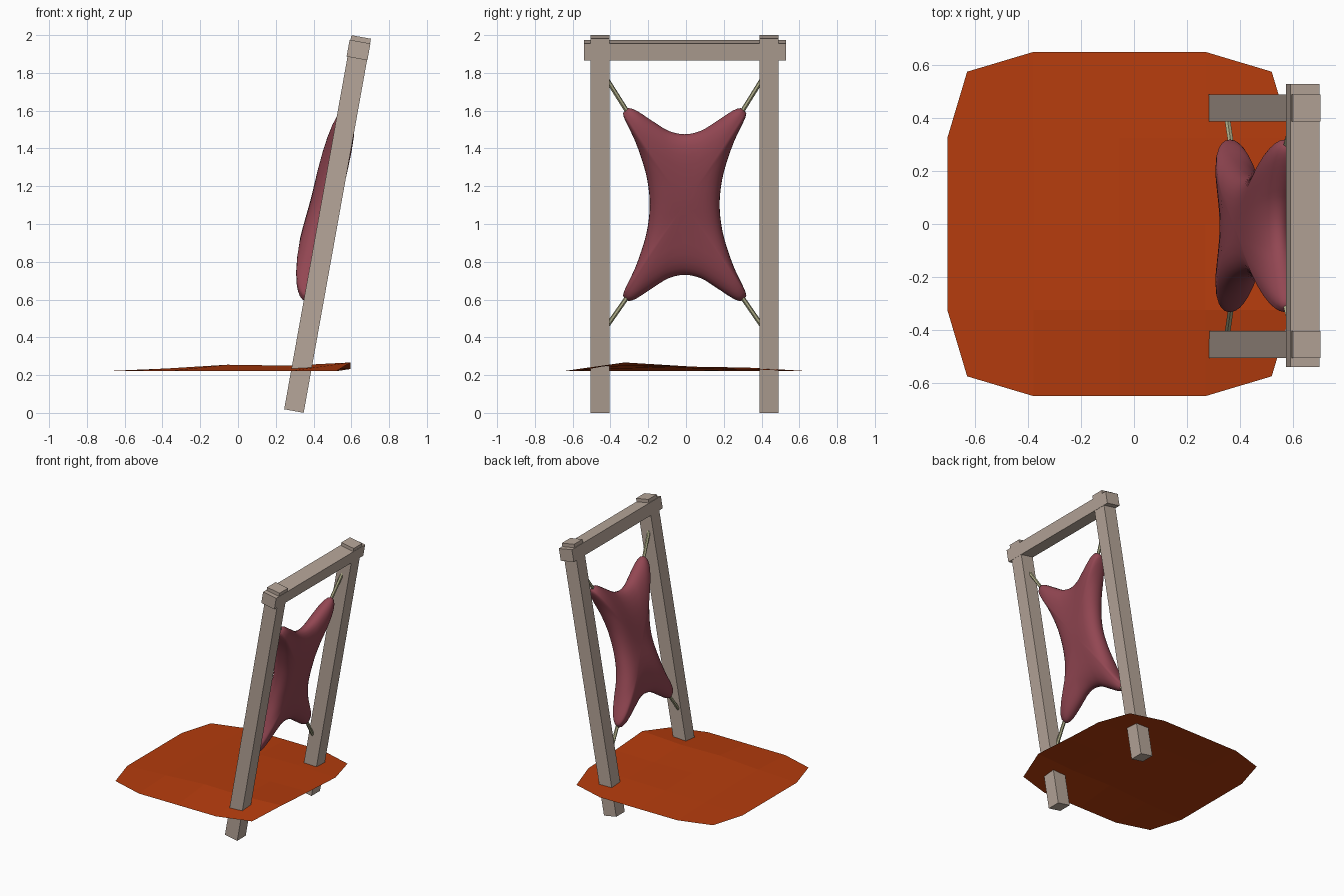
import bpy, bmesh, math
from mathutils import Vector, Matrix

if "Cube" in bpy.data.objects:
    bpy.data.objects.remove(bpy.data.objects["Cube"])


def material(name, color):
    m = bpy.data.materials.new(name)
    m.diffuse_color = (*color, 1)
    m.use_nodes = True
    m.node_tree.nodes["Principled BSDF"].inputs["Base Color"].default_value = m.diffuse_color
    return m


WOOD = material("weathered wood", (0.47, 0.38, 0.32))
HIDE = material("raw red", (0.29, 0.062, 0.085))
ROPE = material("khaki rope", (0.43, 0.42, 0.25))
EARTH = material("burnt orange", (0.46, 0.045, 0.004))


def finish(name, bm, mat, smooth=False):
    me = bpy.data.meshes.new(name)
    bmesh.ops.recalc_face_normals(bm, faces=bm.faces)
    bm.to_mesh(me)
    bm.free()
    me.materials.append(mat)
    for p in me.polygons:
        p.use_smooth = smooth
    ob = bpy.data.objects.new(name, me)
    bpy.context.collection.objects.link(ob)
    return ob


TILT = math.atan2(0.356, 1.981)


def beam(name, centre, size):
    bm = bmesh.new()
    mat = Matrix.Translation(centre) @ Matrix.Rotation(TILT, 4, 'Y') @ Matrix.Diagonal((*size, 1))
    bmesh.ops.create_cube(bm, size=1, matrix=mat)
    finish(name, bm, WOOD)


# Leaning frame: two posts and a crossbeam
for side, y in (("left", -0.455), ("right", 0.439)):
    beam(f"{side}_post", (0.474, y, 1.0), (0.105, 0.102, 2.012))
beam("crossbeam", (0.638, -0.006, 1.921), (0.112, 1.07, 0.09))


# Ropes from the posts to the four tips
def rope(name, a, b):
    a, b = Vector(a), Vector(b)
    d = b - a
    bm = bmesh.new()
    mat = Matrix.Translation((a + b) / 2) @ d.to_track_quat('Z', 'Y').to_matrix().to_4x4()
    bmesh.ops.create_cone(bm, cap_ends=True, segments=6, radius1=0.012,
                          radius2=0.012, depth=d.length, matrix=mat)
    finish(name, bm, ROPE)


for side, s in (("left", -1), ("right", 1)):
    rope(f"upper_{side}_rope", (0.602, -0.008 + s * 0.41, 1.765), (0.57, -0.007 + s * 0.285, 1.565))
    rope(f"lower_{side}_rope", (0.352, -0.008 + s * 0.41, 0.46), (0.37, -0.007 + s * 0.285, 0.64))

# Stretched hide: four-pointed outline, puffed and sagging forward
QUAD = [(0.185, 0), (0.193, 0.10), (0.215, 0.2), (0.262, 0.335), (0.322, 0.462),
        (0.319, 0.494), (0.298, 0.51), (0.255, 0.497), (0.16, 0.435), (0.085, 0.39), (0, 0.372)]
SAG = [(0.55, 0.355), (0.7, 0.37), (0.86, 0.395), (0.94, 0.41), (1.127, 0.465),
       (1.26, 0.495), (1.47, 0.546), (1.65, 0.585)]


def sag(z):
    # smoothed piecewise curve
    def lin(t):
        t = min(max(t, SAG[0][0]), SAG[-1][0])
        for (z0, x0), (z1, x1) in zip(SAG, SAG[1:]):
            if t <= z1:
                return x0 + (x1 - x0) * (t - z0) / (z1 - z0)
    return sum(lin(z + k * 0.02) for k in range(-3, 4)) / 7


half = QUAD + [(-y, z) for y, z in QUAD[-2::-1]]
outline = half + [(y, -z) for y, z in half[-2:0:-1]]


def smooth_loop(pts, steps=3):
    out = []
    n = len(pts)
    for i in range(n):
        p0, p1, p2, p3 = (Vector(pts[(i + k) % n]) for k in (-1, 0, 1, 2))
        for j in range(steps):
            t = j / steps
            out.append(0.5 * (2 * p1 + (p2 - p0) * t + (2 * p0 - 5 * p1 + 4 * p2 - p3) * t * t
                              + (3 * p1 - p0 - 3 * p2 + p3) * t ** 3))
    return out


loop = smooth_loop(outline)
bm = bmesh.new()
rings = []
scales = [0.15, 0.35, 0.55, 0.7, 0.82, 0.9, 0.95, 0.985]
layers = [(s, -1) for s in scales] + [(1, 0)] + [(s, 1) for s in reversed(scales)]
for s, sign in layers:
    h = 0.08 * math.sqrt(max(0, 1 - s ** 4)) * sign
    rings.append([bm.verts.new((sag(1.103 + p.y * s) + h, -0.007 + p.x * s, 1.103 + p.y * s))
                  for p in loop])
n = len(loop)
for a, b in zip(rings, rings[1:]):
    for i in range(n):
        bm.faces.new((a[i], a[(i + 1) % n], b[(i + 1) % n], b[i]))
for ring, sign in ((rings[0], -1), (rings[-1], 1)):
    c = bm.verts.new((sag(1.103) + 0.08 * sign, -0.007, 1.103))
    for i in range(n):
        bm.faces.new((ring[i], ring[(i + 1) % n], c))
finish("stretched_hide", bm, HIDE, True)

# Ground patch: 5 x 5 uneven sheet with clipped corners
HEIGHT = {(1, 1): 0.235, (2, 1): 0.255, (3, 1): 0.25, (4, 1): 0.267, (1, 2): 0.235, (2, 2): 0.245,
          (3, 2): 0.24, (4, 2): 0.247, (1, 3): 0.23, (2, 3): 0.235, (3, 3): 0.24, (4, 3): 0.232}
bm = bmesh.new()
grid = {}
for i in range(5):
    for j in range(5):
        x, y = (i - 2) * 0.325, (j - 2) * 0.325
        if i in (0, 4) and j in (0, 4):
            x, y = x * 0.885, y * 0.885
        grid[i, j] = bm.verts.new((x - 0.055, y, HEIGHT.get((i, j), 0.221)))
for i in range(4):
    for j in range(4):
        bm.faces.new((grid[i, j], grid[i + 1, j], grid[i + 1, j + 1], grid[i, j + 1]))
ground = finish("ground_patch", bm, EARTH)
if ground.data.polygons[0].normal.z < 0:
    ground.data.flip_normals()
